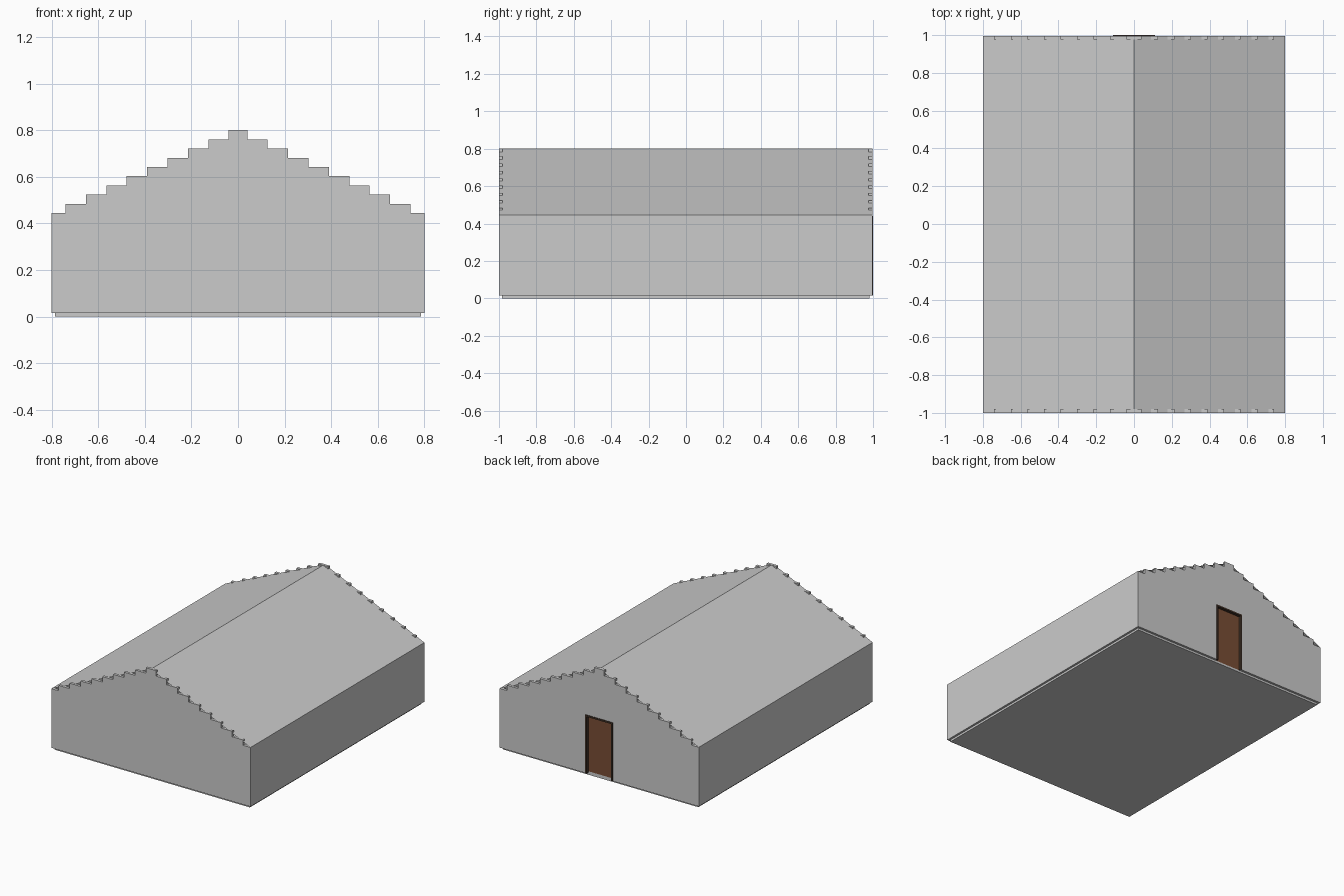
import bpy, bmesh

if "Cube" in bpy.data.objects:
    bpy.data.objects.remove(bpy.data.objects["Cube"])

FRONT, BACK, WALL = -1.0, 0.996, 0.02
BASE, EAVES, RIDGE, HALF = 0.015, 0.445, 0.8, 0.8


def material(name, colour):
    m = bpy.data.materials.new(name)
    m.diffuse_color = (*colour, 1)
    m.use_nodes = True
    m.node_tree.nodes["Principled BSDF"].inputs["Base Color"].default_value = m.diffuse_color
    return m


def add_object(name, bm, mat=None):
    bmesh.ops.recalc_face_normals(bm, faces=bm.faces)
    mesh = bpy.data.meshes.new(name)
    bm.to_mesh(mesh)
    bm.free()
    if mat:
        mesh.materials.append(mat)
    ob = bpy.data.objects.new(name, mesh)
    bpy.context.collection.objects.link(ob)
    return ob


def extrude_profile(name, points, y0, y1, mat=None):
    """Extrude an x-z outline along y."""
    bm = bmesh.new()
    face = bm.faces.new([bm.verts.new((x, y0, z)) for x, z in points])
    out = bmesh.ops.extrude_face_region(bm, geom=[face])
    moved = [v for v in out["geom"] if isinstance(v, bmesh.types.BMVert)]
    bmesh.ops.translate(bm, verts=moved, vec=(0, y1 - y0, 0))
    return add_object(name, bm, mat)


def box(name, x0, x1, y0, y1, z0, z1, mat=None):
    return extrude_profile(name, [(x0, z0), (x1, z0), (x1, z1), (x0, z1)], y0, y1, mat)


def arch(half, top):
    """Door-shaped notch, walked from right to left."""
    return [(half, BASE), (half, top), (-half, top), (-half, BASE)]


wood = material("door_wood", (0.19, 0.075, 0.035))
dark = material("frame_wood", (0.05, 0.03, 0.02))

# Stepped gable outline: nine steps up each side
steps = [(HALF, EAVES)]
height = EAVES
for i in range(9):
    x = 0.74 - i * 0.0875
    steps.append((x, height))
    height = 0.484 + i * (RIDGE - 0.484) / 8
    steps.append((x, height))
outline = [(HALF, BASE)] + steps + [(-x, z) for x, z in reversed(steps)] + [(-HALF, BASE)]

# Gable walls, the back one with a door opening
extrude_profile("front_gable", outline, FRONT, FRONT + WALL)
extrude_profile("back_gable", outline + list(reversed(arch(0.1, 0.43))), BACK - WALL, BACK)

# Side walls and floor slab
for side, name in ((1, "right_wall"), (-1, "left_wall")):
    box(name, side * (HALF - WALL), side * HALF, FRONT + WALL, BACK - WALL, BASE, EAVES)
box("floor_slab", -0.785, 0.785, -0.985, 0.98, 0, BASE + 0.01)

# Thin roof sheet folded at the ridge
bm = bmesh.new()
rows = [[bm.verts.new((x, y, z)) for y in (FRONT, BACK)]
        for x, z in ((-HALF, EAVES), (0, RIDGE), (HALF, EAVES))]
for a, b in zip(rows, rows[1:]):
    bm.faces.new((a[0], b[0], b[1], a[1]))
roof = add_object("roof", bm)
if roof.data.polygons[0].normal.z < 0:
    roof.data.flip_normals()

# Door frame, slightly proud of the wall, and recessed door
frame = [(0.11, BASE), (0.11, 0.44), (-0.11, 0.44), (-0.11, BASE)] + list(reversed(arch(0.098, 0.428)))
extrude_profile("door_frame", frame, BACK - WALL, 1.0, dark)
box("door", -0.098, 0.098, 0.972, 0.98, BASE, 0.428, wood)
